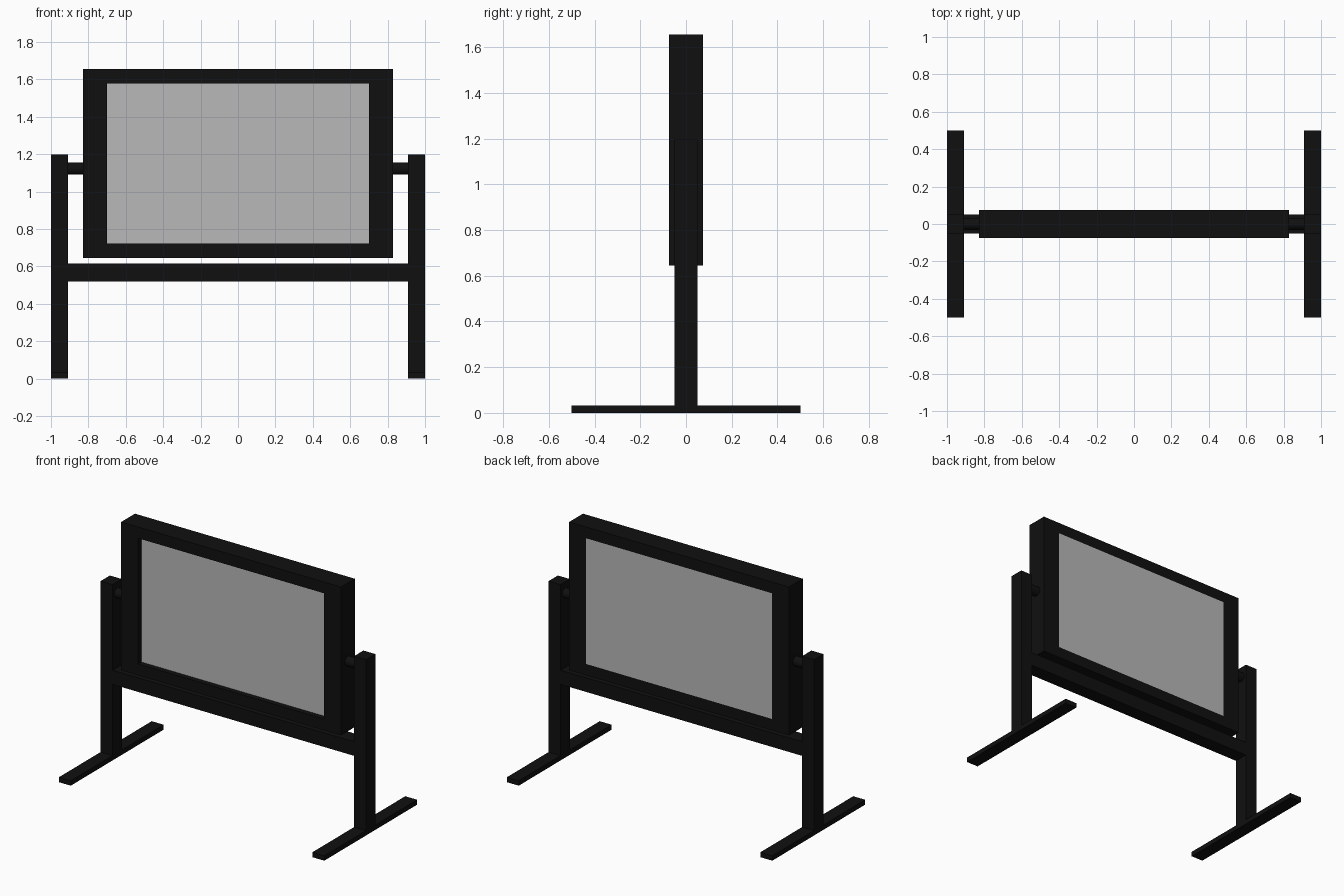
import bpy, math

if "Cube" in bpy.data.objects:
    bpy.data.objects.remove(bpy.data.objects["Cube"])


def material(name, rgb):
    m = bpy.data.materials.new(name)
    m.diffuse_color = (*rgb, 1.0)
    m.use_nodes = True
    m.node_tree.nodes["Principled BSDF"].inputs["Base Color"].default_value = m.diffuse_color
    return m


BLACK = material("matte black", (0.005, 0.005, 0.005))
GREY = material("light grey", (0.48, 0.48, 0.48))


def box(name, lo, hi, mat):
    """Axis-aligned box between two opposite corners."""
    bpy.ops.mesh.primitive_cube_add(size=1)
    ob = bpy.context.object
    ob.name = name
    c = [(a + b) / 2 for a, b in zip(lo, hi)]
    s = [b - a for a, b in zip(lo, hi)]
    for v in ob.data.vertices:
        v.co = [c[i] + v.co[i] * s[i] for i in range(3)]
    ob.data.materials.append(mat)
    return ob


def side_box(name, x0, x1, y, z0, z1):
    """Black box repeated on the left and right."""
    for side, s in (("left", -1), ("right", 1)):
        xs = sorted((s * x0, s * x1))
        box(f"{side}_{name}", (xs[0], -y, z0), (xs[1], y, z1), BLACK)


# Board sizes
W, IW = 0.828, 0.70
Z0, Z1, IZ0, IZ1 = 0.645, 1.655, 0.722, 1.578
D = 0.074

# Stand: feet, posts and the crossbar between them
side_box("foot", 0.91, 1.0, 0.50, 0.0, 0.033)
side_box("post", 0.91, 1.0, 0.05, 0.033, 1.197)
box("crossbar", (-0.91, -0.05, 0.518), (0.91, 0.05, 0.614), BLACK)

# Board frame
side_box("frame_stile", IW, W, D, Z0, Z1)
box("frame_bottom_rail", (-IW, -D, Z0), (IW, D, IZ0), BLACK)
box("frame_top_rail", (-IW, -D, IZ1), (IW, D, Z1), BLACK)

# Board panel: set back at the front, flush at the back
box("panel", (-IW, -0.039, IZ0), (IW, D, IZ1), GREY)

# Round pivot pins between posts and frame
for side, s in (("left", -1), ("right", 1)):
    bpy.ops.mesh.primitive_cylinder_add(
        vertices=24, radius=0.033, depth=0.082,
        location=(s * 0.869, 0, 1.123), rotation=(0, math.pi / 2, 0))
    pin = bpy.context.object
    pin.name = f"{side}_pivot_pin"
    pin.data.materials.append(BLACK)
    bpy.ops.object.shade_smooth_by_angle()
